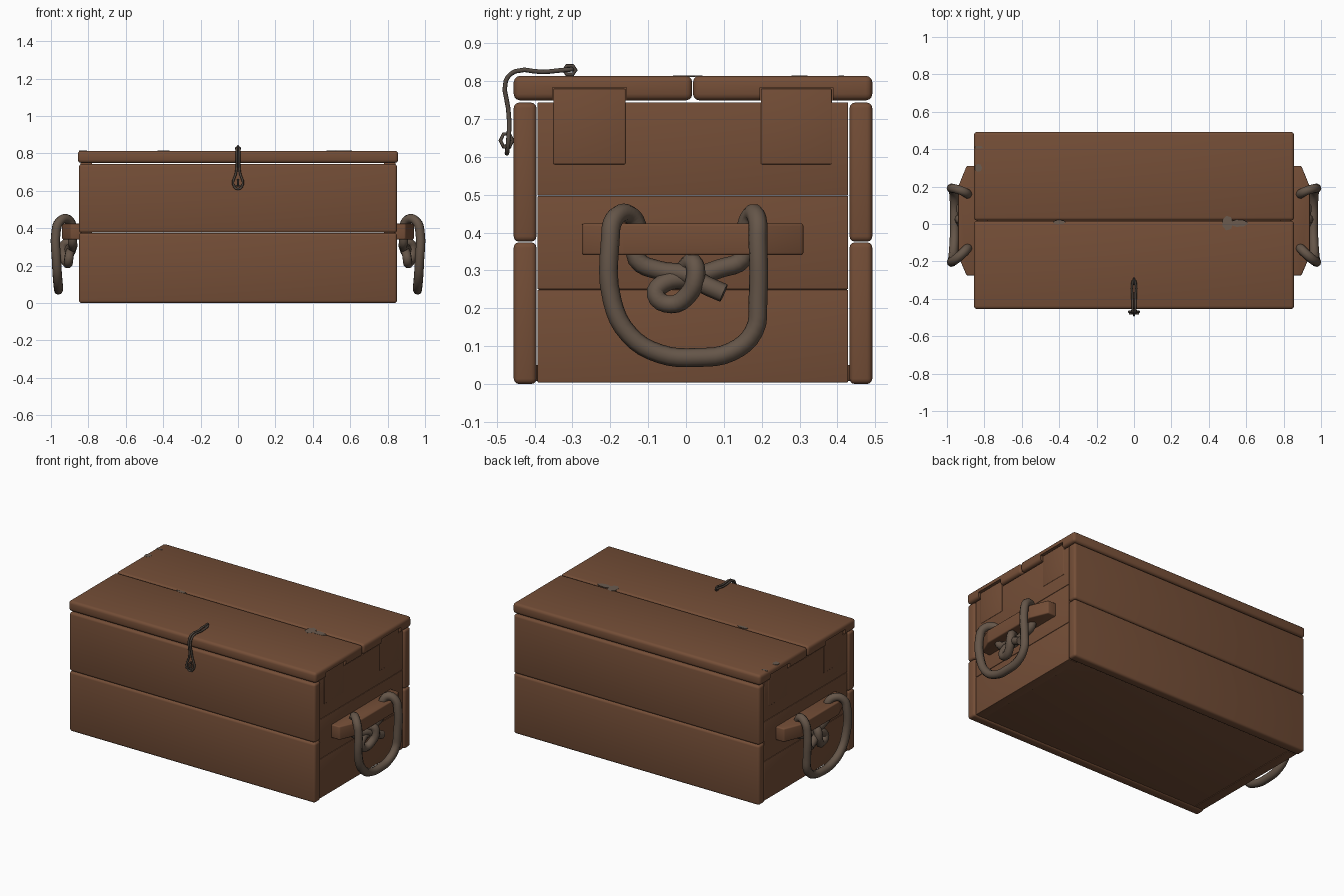
import bpy, bmesh, math
from mathutils import Vector, Matrix

cube = bpy.data.objects.get("Cube")
if cube:
    bpy.data.objects.remove(cube, do_unlink=True)


def material(name, rgb):
    m = bpy.data.materials.new(name)
    m.use_nodes = True
    m.diffuse_color = (*rgb, 1)
    m.node_tree.nodes["Principled BSDF"].inputs["Base Color"].default_value = (*rgb, 1)
    return m


WOOD = material("brown wood", (0.175, 0.076, 0.038))
ROPE = material("grey brown rope", (0.130, 0.092, 0.066))
CORD = material("dark cord", (0.085, 0.066, 0.052))
WORN = material("worn wood", (0.145, 0.105, 0.078))


def select(ob):
    bpy.ops.object.select_all(action='DESELECT')
    ob.select_set(True)
    bpy.context.view_layer.objects.active = ob


def finish(name, bm, mat, bevel=0):
    if bevel:
        bmesh.ops.bevel(bm, geom=bm.edges[:], offset=bevel, segments=3,
                        profile=0.5, affect='EDGES')
    bmesh.ops.recalc_face_normals(bm, faces=bm.faces)
    me = bpy.data.meshes.new(name)
    bm.to_mesh(me)
    bm.free()
    me.materials.append(mat)
    ob = bpy.data.objects.new(name, me)
    bpy.context.collection.objects.link(ob)
    select(ob)
    bpy.ops.object.shade_smooth_by_angle(angle=math.radians(40))
    return ob


def board(name, x, y, z, bevel=0.004, mat=WOOD):
    """Box between the (low, high) pairs, with rounded edges."""
    bm = bmesh.new()
    bmesh.ops.create_cube(bm, size=1)
    for v in bm.verts:
        v.co = [r[0] if c < 0 else r[1] for c, r in zip(v.co, (x, y, z))]
    return finish(name, bm, mat, bevel)


def prism(name, outline, z0, z1, mat, bevel=0):
    bm = bmesh.new()
    face = bm.faces.new([bm.verts.new((x, y, z0)) for x, y in outline])
    new = bmesh.ops.extrude_face_region(bm, geom=[face])["geom"]
    bmesh.ops.translate(bm, vec=(0, 0, z1 - z0),
                        verts=[g for g in new if isinstance(g, bmesh.types.BMVert)])
    return finish(name, bm, mat, bevel)


def tube(name, points, radius, mat, closed=False, steps=4):
    cu = bpy.data.curves.new(name, 'CURVE')
    cu.dimensions = '3D'
    cu.bevel_depth, cu.bevel_resolution = radius, 2
    cu.resolution_u, cu.use_fill_caps = steps, True
    sp = cu.splines.new('BEZIER')
    sp.bezier_points.add(len(points) - 1)
    for bp, p in zip(sp.bezier_points, points):
        bp.co = p
        bp.handle_left_type = bp.handle_right_type = 'AUTO'
    sp.use_cyclic_u = closed
    cu.materials.append(mat)
    ob = bpy.data.objects.new(name, cu)
    bpy.context.collection.objects.link(ob)
    select(ob)
    bpy.ops.object.convert(target='MESH')
    ob = bpy.context.object
    bpy.ops.object.shade_smooth_by_angle(angle=math.radians(60))
    return ob


# Front and back planks
for side, y in (("front", (-0.455, -0.395)), ("back", (0.432, 0.492))):
    board(f"{side}_lower_plank", (-0.85, 0.85), y, (0, 0.374), 0.014)
    board(f"{side}_upper_plank", (-0.85, 0.85), y, (0.376, 0.743), 0.014)

# Floor
board("floor", (-0.83, 0.83), (-0.40, 0.435), (0.008, 0.05))

# End boards, with tabs that reach up into the lid
TABS = ((-0.35, -0.16), (0.198, 0.385))
for s, side in ((1, "left"), (-1, "right")):
    x = sorted((s * 0.78, s * 0.84))
    for i, z in enumerate(((0.004, 0.249), (0.25, 0.497), (0.498, 0.744))):
        board(f"{side}_end_board_{i + 1}", x, (-0.392, 0.428), z, 0.003)
    for i, y in enumerate(TABS):
        xt = sorted((s * 0.78, s * 0.842))
        board(f"{side}_tab_{i + 1}", xt, y, (0.58, 0.78), 0.003)

# Two lid planks, notched over the tabs
lids = [board("lid_front_plank", (-0.856, 0.856), (-0.455, 0.0165), (0.749, 0.814), 0.017),
        board("lid_back_plank", (-0.856, 0.856), (0.0185, 0.492), (0.749, 0.814), 0.017)]
for lid, (y0, y1) in zip(lids, TABS):
    for s in (1, -1):
        cutter = board("notch_cutter", sorted((s * 0.77, s * 0.9)),
                       (y0 - 0.003, y1 + 0.003), (0.70, 0.783), 0)
        cutter.hide_render = True
        select(lid)
        mod = lid.modifiers.new("notch", 'BOOLEAN')
        mod.object, mod.operation, mod.solver = cutter, 'DIFFERENCE', 'EXACT'
        bpy.ops.object.modifier_apply(modifier=mod.name)
        bpy.data.objects.remove(cutter, do_unlink=True)
    select(lid)
    bpy.ops.object.shade_smooth_by_angle(angle=math.radians(40))

# Handles: a cleat and a knotted rope loop on each end
CLEAT = [(0.835, -0.275), (0.895, -0.275), (0.94, -0.17),
         (0.94, 0.20), (0.895, 0.31), (0.835, 0.31)]
LOOP = [(0.925, 0.10, 0.24), (0.92, 0.05, 0.262), (0.90, 0, 0.29),
        (0.885, -0.07, 0.30), (0.885, -0.13, 0.33), (0.89, -0.13, 0.42),
        (0.915, -0.155, 0.45), (0.955, -0.19, 0.435), (0.973, -0.20, 0.38),
        (0.97, -0.195, 0.22), (0.965, -0.15, 0.13), (0.96, -0.07, 0.08),
        (0.96, 0.03, 0.07), (0.96, 0.12, 0.085), (0.965, 0.18, 0.14),
        (0.97, 0.19, 0.22), (0.973, 0.19, 0.38), (0.955, 0.188, 0.435),
        (0.915, 0.175, 0.45), (0.89, 0.16, 0.42), (0.885, 0.15, 0.33),
        (0.885, 0.09, 0.305), (0.89, 0.01, 0.28), (0.90, -0.06, 0.265),
        (0.905, -0.08, 0.235), (0.91, -0.04, 0.21), (0.925, 0.005, 0.235),
        (0.935, 0.025, 0.28), (0.92, 0.02, 0.32), (0.88, 0.0, 0.31)]
for s, side in ((1, "left"), (-1, "right")):
    prism(f"{side}_cleat", [(s * x, y) for x, y in CLEAT], 0.34, 0.424, WOOD, 0.007)
    tube(f"{side}_rope_handle", [(s * x, y, z) for x, y, z in LOOP], 0.025, ROPE)

# Latch cord: one long loop from the lid down over the front
HALF = [(0.010, -0.325, 0.829), (0.009, -0.38, 0.824), (0.008, -0.45, 0.826),
        (0.007, -0.476, 0.80), (0.007, -0.470, 0.73), (0.012, -0.467, 0.69),
        (0.026, -0.470, 0.635)]
path = ([(0, -0.30, 0.831)] + HALF + [(0, -0.473, 0.609)]
        + [(-x, y, z) for x, y, z in reversed(HALF)])
tube("latch_cord", path, 0.006, CORD, closed=True, steps=3)


# Staples that hold the latch cord
def staple(name, centre, ry, rz):
    ring = [(0, centre[0] + ry * math.cos(a), centre[1] + rz * math.sin(a))
            for a in (i * math.tau / 6 for i in range(6))]
    tube(name, ring, 0.005, CORD, closed=True, steps=1)


staple("front_staple", (-0.474, 0.643), 0.016, 0.02)
staple("lid_staple", (-0.307, 0.829), 0.016, 0.013)
board("front_staple_bar", (-0.028, 0.028), (-0.484, -0.474), (0.622, 0.632), 0.003, CORD)

# Worn patches on the lid
for i, (x, y, w, d) in enumerate(((0.50, 0.005, 0.03, 0.04), (0.56, 0.004, 0.05, 0.02),
                                  (-0.40, 0.01, 0.035, 0.012), (-0.832, 0.30, 0.02, 0.022),
                                  (-0.83, 0.41, 0.022, 0.008))):
    outline = [(x + w * math.cos(a), y + d * math.sin(a))
               for a in (k * math.tau / 7 for k in range(7))]
    prism(f"worn_patch_{i + 1}", outline, 0.811, 0.8148, WORN)
